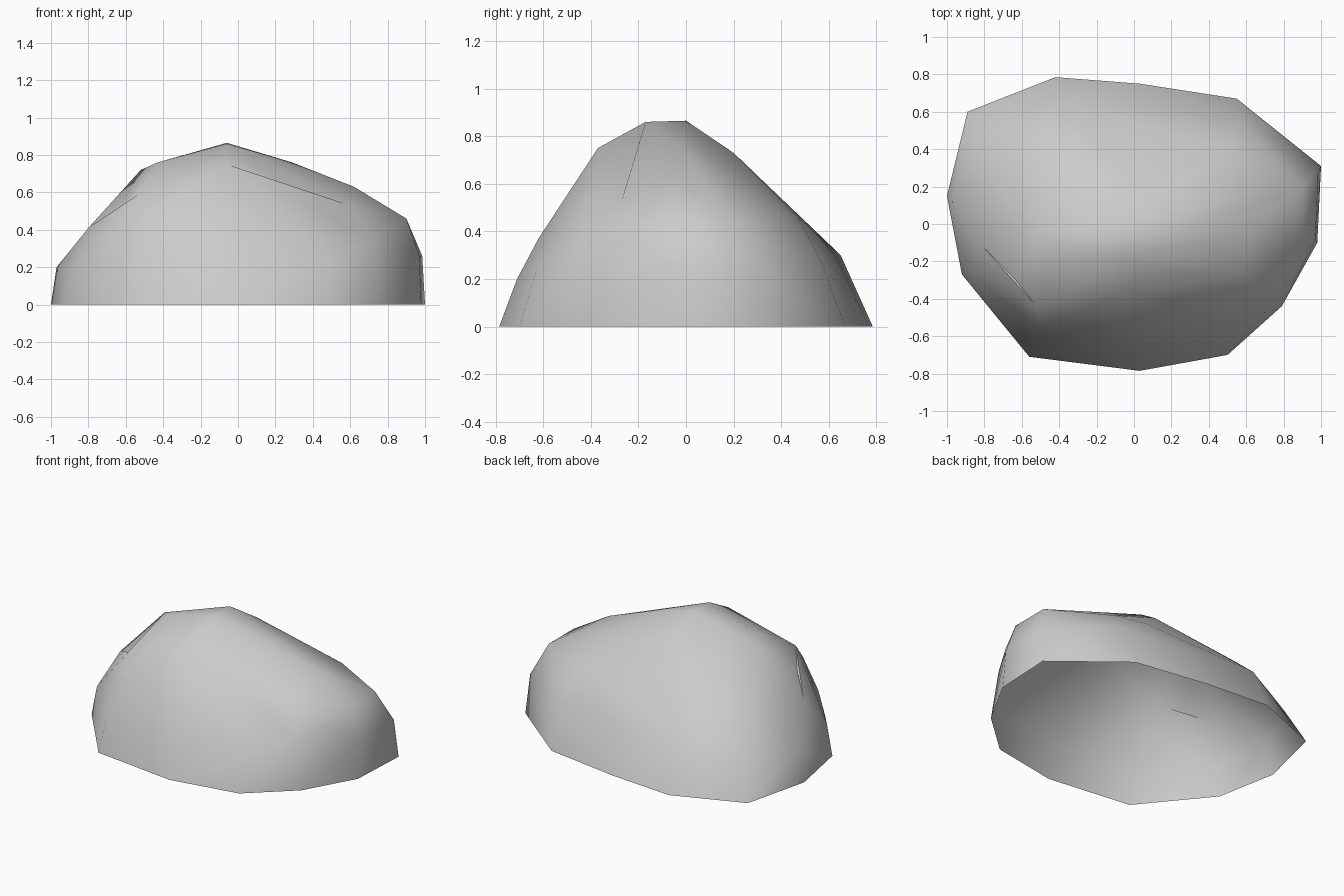
import bpy
import bmesh
import math
from mathutils import Vector
from mathutils.geometry import intersect_point_tri_2d

# Remove the default object only
default_cube = bpy.data.objects.get("Cube")
if default_cube:
    bpy.data.objects.remove(default_cube, do_unlink=True)


def make_material(name, colour):
    material = bpy.data.materials.new(name)
    material.use_nodes = True
    material.diffuse_color = colour
    shader = next(n for n in material.node_tree.nodes if n.type == 'BSDF_PRINCIPLED')
    shader.inputs["Base Color"].default_value = colour
    shader.inputs["Roughness"].default_value = 0.9
    return material


# Outline where the boulder meets the ground
ground_outline = [
    (-1, .15), (-.89, .6), (-.42, .785), (.03, .75), (.55, .67), (1, .31),
    (.98, -.1), (.79, -.44), (.5, -.7), (.03, -.785), (-.56, -.71), (-.92, -.27),
]

# Shoulder corners, where the steep sides start to lean inwards
shoulder_corners = [
    (-.97, .12, .2), (-.82, .48, .24), (-.42, .65, .3), (.57, .56, .29),
    (.985, .28, .26), (.97, -.08, .26), (.73, -.44, .35), (.5, -.63, .23),
    (.03, -.71, .2), (-.54, -.66, .2), (-.88, -.27, .2),
]

# Crown corners, along the ridge and the top of the slopes
crown_corners = [
    (-.8, -.13, .41), (-.45, .45, .47), (.3, .47, .46), (.5, .41, .47),
    (.9, .2, .46), (.9, -.07, .46), (.84, -.24, .39), (.62, -.05, .63),
    (.6, -.27, .53), (0, -.62, .37), (-.5, -.55, .46), (-.53, -.43, .59),
    (-.52, -.05, .72), (-.43, -.15, .76), (0, .2, .73), (.29, -.03, .76),
    (-.06, -.37, .75), (-.06, -.17, .86), (-.06, 0, .865),
]

# Hollows pressed into the front slope: right notch, left crease
hollows = [(.26, -.25, .63), (-.64, -.29, .5)]


def press_hollow(bm, point):
    """Split the upper facet under a point and sink its middle to that point."""
    target = Vector(point)
    for face in list(bm.faces):
        corners = [v.co.xy for v in face.verts]
        if face.normal.z > .05 and intersect_point_tri_2d(target.xy, *corners):
            centre = bmesh.ops.poke(bm, faces=[face])["verts"][0]
            centre.co = target
            return


def build_boulder(name, outline, corners, material):
    """Wrap a faceted skin around the corners and leave the underside open."""
    bm = bmesh.new()
    for x, y in outline:
        bm.verts.new((x, y, 0))
    for corner in corners:
        bm.verts.new(corner)
    bmesh.ops.convex_hull(bm, input=list(bm.verts), use_existing_faces=False)

    # Open underside
    underside = [f for f in bm.faces if all(v.co.z < .001 for v in f.verts)]
    bmesh.ops.delete(bm, geom=underside, context='FACES')
    loose = [v for v in bm.verts if not v.link_faces]
    bmesh.ops.delete(bm, geom=loose, context='VERTS')

    # Outward facing shell
    bmesh.ops.triangulate(bm, faces=list(bm.faces))
    bmesh.ops.recalc_face_normals(bm, faces=list(bm.faces))
    bm.normal_update()
    if sum(f.normal.z for f in bm.faces) < 0:
        bmesh.ops.reverse_faces(bm, faces=list(bm.faces))
        bm.normal_update()

    for hollow in hollows:
        press_hollow(bm, hollow)

    mesh = bpy.data.meshes.new(name)
    bm.to_mesh(mesh)
    bm.free()
    mesh.materials.append(material)
    boulder = bpy.data.objects.new(name, mesh)
    bpy.context.collection.objects.link(boulder)
    return boulder


stone = make_material("stone grey", (.6, .6, .6, 1))
boulder = build_boulder("boulder", ground_outline, shoulder_corners + crown_corners, stone)

# Soft shading over the broad facets
bpy.ops.object.select_all(action='DESELECT')
boulder.select_set(True)
bpy.context.view_layer.objects.active = boulder
bpy.ops.object.shade_smooth_by_angle(angle=math.radians(80))
